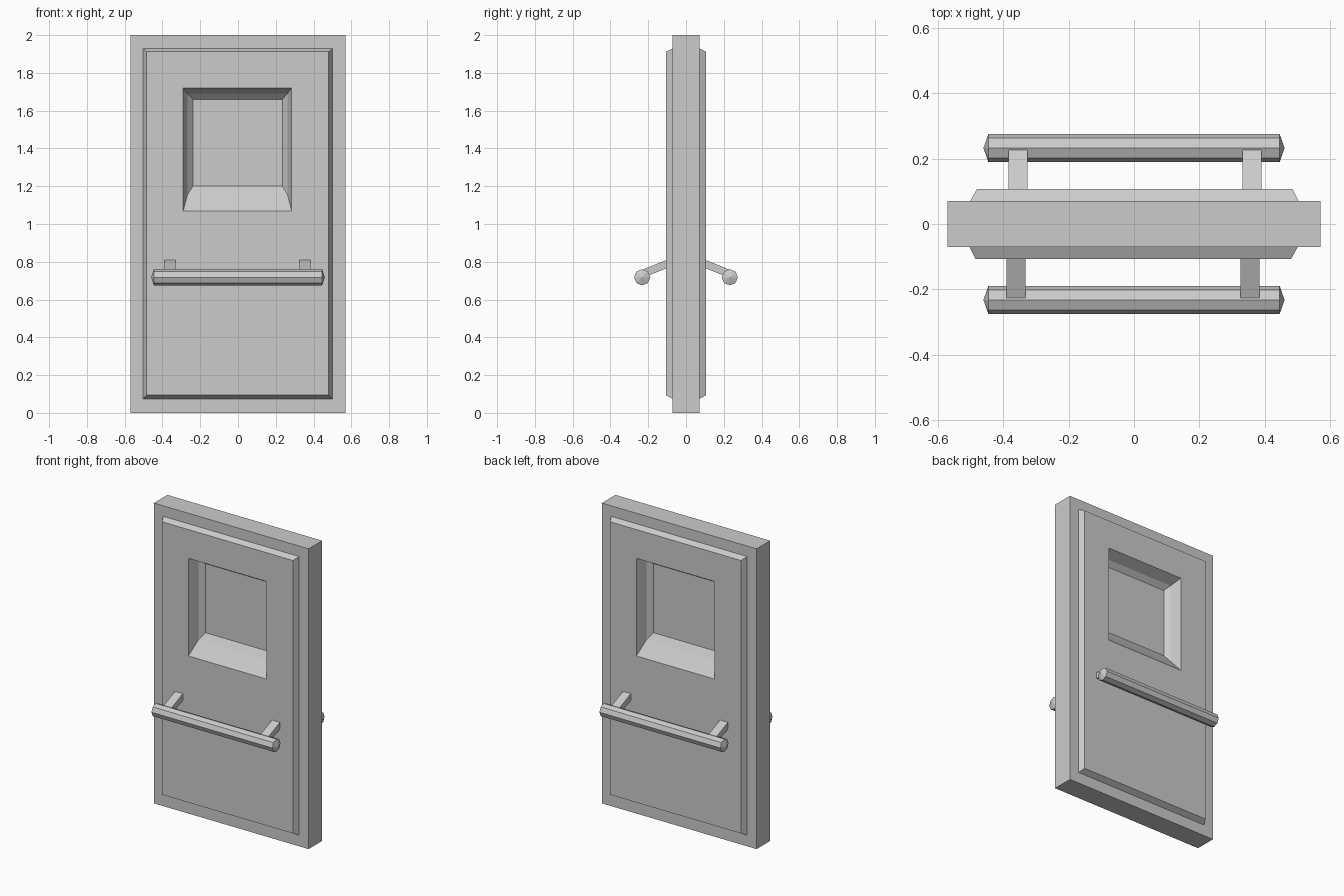
import bpy, bmesh, math
from mathutils import Matrix

if "Cube" in bpy.data.objects:
    bpy.data.objects.remove(bpy.data.objects["Cube"])


def finish(bm, name):
    bmesh.ops.recalc_face_normals(bm, faces=bm.faces)
    mesh = bpy.data.meshes.new(name)
    bm.to_mesh(mesh)
    bm.free()
    ob = bpy.data.objects.new(name, mesh)
    bpy.context.collection.objects.link(ob)
    return ob


def loft(name, rings):
    """Skin a stack of equal-sized point loops and cap both ends."""
    bm = bmesh.new()
    loops = [[bm.verts.new(p) for p in r] for r in rings]
    for a, b in zip(loops, loops[1:]):
        n = len(a)
        for i in range(n):
            j = (i + 1) % n
            bm.faces.new((a[i], a[j], b[j], b[i]))
    bm.faces.new(loops[0])
    bm.faces.new(loops[-1])
    return finish(bm, name)


def rect(x0, x1, z0, z1, y):
    return [(x0, y, z0), (x1, y, z0), (x1, y, z1), (x0, y, z1)]


# Door leaf: nested rectangles from window pane out to the slab edge
steps = [
    (-0.238, 0.235, 1.20, 1.66, -0.004),    # pane
    (-0.267, 0.262, 1.156, 1.69, -0.035),   # inner window bevel
    (-0.29, 0.284, 1.07, 1.72, -0.107),     # window opening
    (-0.484, 0.48, 0.094, 1.912, -0.107),   # raised panel face
    (-0.502, 0.50, 0.074, 1.93, -0.071),    # raised panel foot
    (-0.57, 0.57, 0.0, 2.0, -0.071),        # slab edge
]
front = [rect(*s) for s in steps]
back = [rect(-x1, -x0, z0, z1, -y) for x0, x1, z0, z1, y in reversed(steps)]
loft("door_leaf", front + back)

# Pull handles on both faces, the back one turned half round
for side, turn in (("front", 0), ("back", math.pi)):
    spin = Matrix.Rotation(turn, 4, 'Z')

    # Octagonal bar with shallow pointed ends
    bm = bmesh.new()
    bmesh.ops.create_cone(bm, segments=8, radius1=0.043, radius2=0.043, depth=0.89,
                          cap_ends=True, matrix=Matrix.Rotation(math.pi / 2, 4, 'Y'))
    caps = [f for f in bm.faces if len(f.verts) == 8]
    for v in bmesh.ops.poke(bm, faces=caps)["verts"]:
        v.co.x += math.copysign(0.015, v.co.x)
    bmesh.ops.translate(bm, vec=(0, -0.232, 0.718), verts=bm.verts)
    bar = finish(bm, side + "_handle_bar")
    bar.data.transform(spin)

    # Sloping brackets
    for x in (-0.36, 0.355):
        profile = [(-0.10, 0.811), (-0.226, 0.76), (-0.226, 0.716), (-0.10, 0.767)]
        bracket = loft(side + "_handle_bracket",
                       [[(x + dx, y, z) for y, z in profile] for dx in (-0.029, 0.029)])
        bracket.data.transform(spin)
